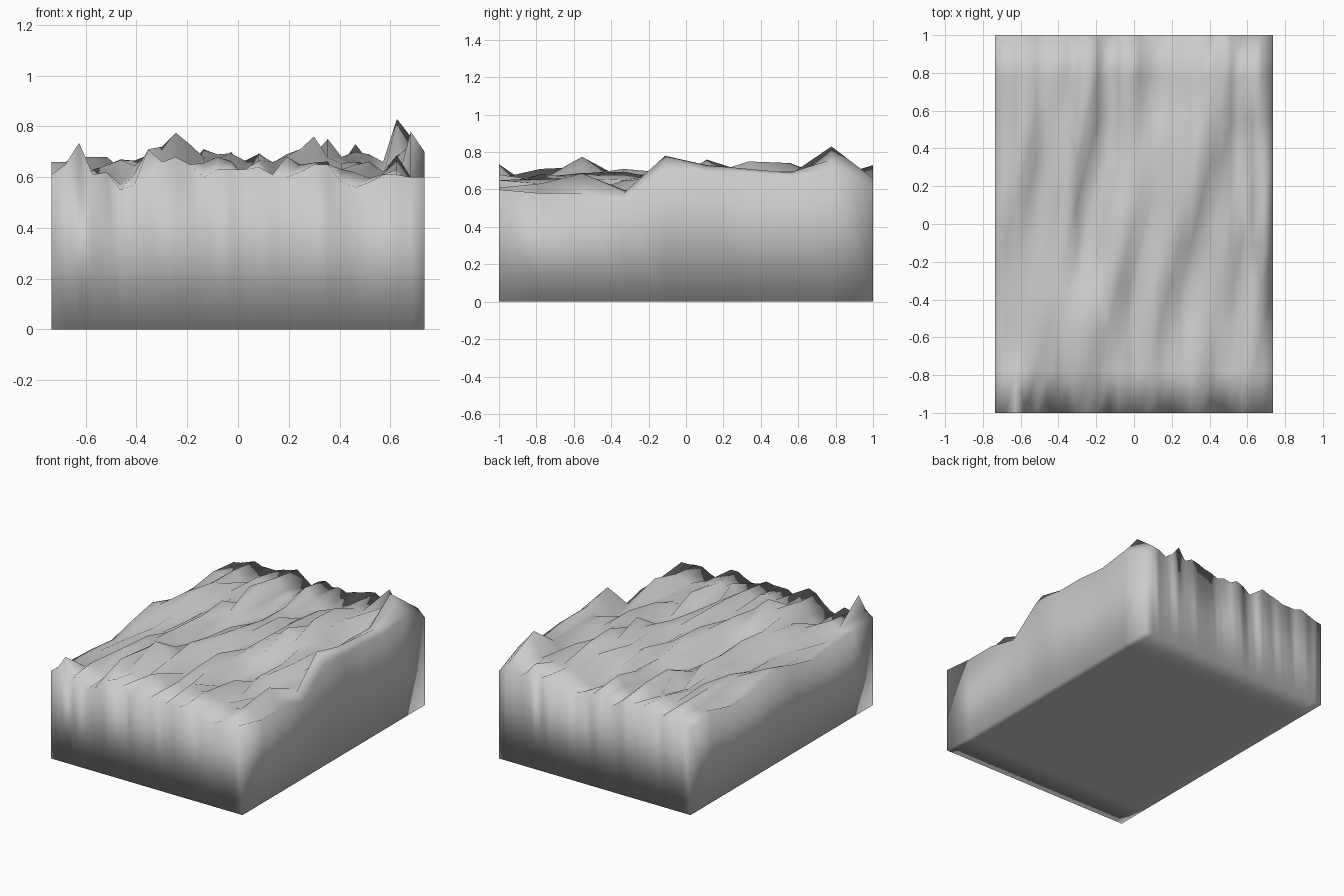
import bpy, bmesh, math
from mathutils import noise, Vector

if "Cube" in bpy.data.objects:
    bpy.data.objects.remove(bpy.data.objects["Cube"])

NX, NY = 28, 10
HX, HY = 0.735, 1.0

# Edge profiles (heights along the four rims)
front = [.61, .65, .735, .61, .62, .55, .57, .61, .66, .68, .65, .60, .63, .63,
         .63, .64, .61, .60, .62, .65, .65, .58, .56, .58, .61, .61, .60, .60]
back = [.60, .61, .63, .65, .63, .63, .63, .65, .66, .68, .64, .60, .64, .66,
        .63, .64, .62, .64, .65, .67, .68, .65, .73, .66, .62, .65, .65, .61]
left = [.61, .60, .59, .57, .62, .66, .60, .59, .62, .60]
right = [.60, .58, .58, .53, .70, .69, .69, .67, .70, .61]
inner_right = [.60, .56, .60, .58, .78, .73, .71, .69, .76, .66]

# Highest point reached by each column of the surface
crest = [.67, .66, .68, .68, .68, .67, .665, .71, .72, .775, .73, .71, .69, .70,
         .665, .695, .66, .69, .71, .76, .75, .68, .70, .69, .66, .83, .78, .70]

# Individual peaks and hollows: x, y, strength, width in x
bumps = [(.626, .78, 2, .05), (-.245, -.56, 1.5, .07), (.299, .11, 1.5, .05),
         (.354, .45, 1, .05), (-.245, .6, 1, .06), (-.14, .6, -1, .05),
         (.42, -.55, -1, .06), (0.0, -.5, -.8, .05), (-.463, -.9, -.5, .05)]


def xy(i, j):
    return -HX + 2 * HX * i / (NX - 1), -HY + 2 * HY * j / (NY - 1)


def roughness(i, j):
    x, y = xy(i, j)
    u = x - 0.3 * y                      # streaks lean towards +x
    r = noise.noise(Vector((u * 8, y * 1.7, 3.7)))
    r += 0.6 * noise.noise(Vector((u * 16, y * 3.1, 8.2)))
    for bx, by, amount, width in bumps:
        r += amount * math.exp(-((x - bx) / width) ** 2 - ((y - by) / 0.2) ** 2)
    return r


# Interior heights, each column stretched to touch its crest
heights = []
for i in range(NX):
    col = [roughness(i, j) for j in range(NY)]
    hi = max(col[1:-1])
    span = max(hi - min(col[1:-1]), 0.9)
    col = [crest[i] - (crest[i] - 0.57) * (hi - r) / span for r in col]
    col[0], col[-1] = front[i], back[i]
    heights.append(col)
heights[0], heights[-2], heights[-1] = left, inner_right, right

bm = bmesh.new()


def sheet(height):
    rows = [[bm.verts.new((*xy(i, j), height(i, j))) for i in range(NX)]
            for j in range(NY)]
    for j in range(NY - 1):
        for i in range(NX - 1):
            bm.faces.new((rows[j][i], rows[j][i + 1],
                          rows[j + 1][i + 1], rows[j + 1][i]))
    return rows[0][:-1] + [r[-1] for r in rows[:-1]] \
        + rows[-1][:0:-1] + [r[0] for r in rows[:0:-1]]


# Rugged top and flat base
rim = sheet(lambda i, j: heights[i][j])
foot = sheet(lambda i, j: 0.0)

# Vertical walls joining the two rims
n = len(rim)
for k in range(n):
    m = (k + 1) % n
    bm.faces.new((rim[k], foot[k], foot[m], rim[m]))

bmesh.ops.recalc_face_normals(bm, faces=bm.faces)
for f in bm.faces:
    f.smooth = True

mesh = bpy.data.meshes.new("terrain_block")
bm.to_mesh(mesh)
bm.free()
bpy.context.collection.objects.link(bpy.data.objects.new("terrain_block", mesh))
